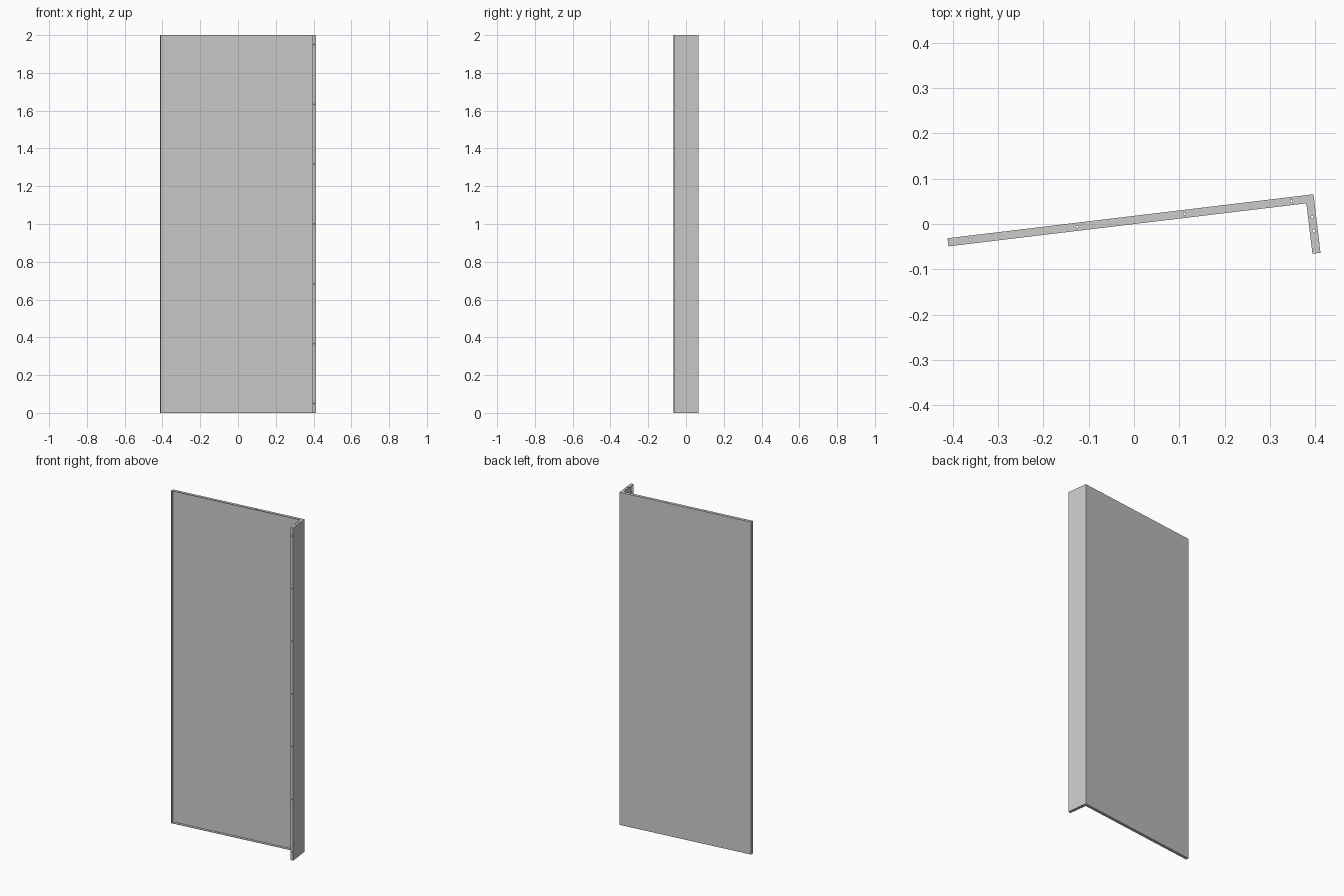
import bpy, bmesh, math
from mathutils import Matrix, Vector

if "Cube" in bpy.data.objects:
    bpy.data.objects.remove(bpy.data.objects["Cube"])

L, R, D = 0.814, 0.130, 0.018   # main width, return width, flange depth
H, T = 2.0, 0.002               # height, sheet thickness
INSET, HOLE_R = 0.05, 0.0028    # hole distance from ends, hole radius
ANGLE = math.radians(6.85)


def extrude_profile(name, pts, z0, z1):
    bm = bmesh.new()
    face = bm.faces.new([bm.verts.new((x, y, z0)) for x, y in pts])
    ext = bmesh.ops.extrude_face_region(bm, geom=[face])
    verts = [g for g in ext["geom"] if isinstance(g, bmesh.types.BMVert)]
    bmesh.ops.translate(bm, verts=verts, vec=(0, 0, z1 - z0))
    bmesh.ops.recalc_face_normals(bm, faces=bm.faces)
    return to_object(name, bm)


def to_object(name, bm):
    mesh = bpy.data.meshes.new(name)
    bm.to_mesh(mesh)
    bm.free()
    obj = bpy.data.objects.new(name, mesh)
    bpy.context.collection.objects.link(obj)
    return obj


def cut(target, cutter):
    cutter.hide_render = True
    mod = target.modifiers.new("cut", 'BOOLEAN')
    mod.operation, mod.solver, mod.object = 'DIFFERENCE', 'EXACT', cutter
    bpy.context.view_layer.objects.active = target
    bpy.ops.object.modifier_apply(modifier=mod.name)
    bpy.data.objects.remove(cutter)


def spaced(a, b, n):
    return [a + (b - a) * i / (n - 1) for i in range(n)]


# L-shaped corner panel, outer corner at the local origin
panel = extrude_profile("corner_cladding_panel", [
    (-L, -D), (-L, 0), (0, 0), (0, -R), (-D, -R), (-D, -D)], 0, H)

# Hollow the inner side, leaving a thin sheet with flanges all round
E = D + 0.004
cut(panel, extrude_profile("cavity_cutter", [
    (-L + T, -E), (-L + T, -T), (-T, -T), (-T, -R + T),
    (-E, -R + T), (-E, -E)], T, H - T))

# Fixing holes through the top, bottom and end flanges
holes = bmesh.new()


def hole(pos, axis):
    rot = Vector((0, 0, 1)).rotation_difference(Vector(axis)).to_matrix().to_4x4()
    bmesh.ops.create_cone(holes, cap_ends=True, segments=12, radius1=HOLE_R,
                          radius2=HOLE_R, depth=4 * T,
                          matrix=Matrix.Translation(pos) @ rot)


for z in (T / 2, H - T / 2):
    for x in spaced(-L + INSET, -INSET, 4):
        hole((x, -D / 2, z), (0, 0, 1))
    for y in spaced(-INSET, -R + INSET, 2):
        hole((-D / 2, y, z), (0, 0, 1))
for z in spaced(INSET, H - INSET, 7):
    hole((-L + T / 2, -D / 2, z), (1, 0, 0))
    hole((-D / 2, -R + T / 2, z), (0, 1, 0))
cut(panel, to_object("hole_cutter", holes))

# Turn the panel to its resting angle and centre it
panel.data.transform(Matrix.Rotation(ANGLE, 4, 'Z'))
xs = [v.co.x for v in panel.data.vertices]
ys = [v.co.y for v in panel.data.vertices]
panel.data.transform(Matrix.Translation(
    (-(min(xs) + max(xs)) / 2, -(min(ys) + max(ys)) / 2, 0)))
